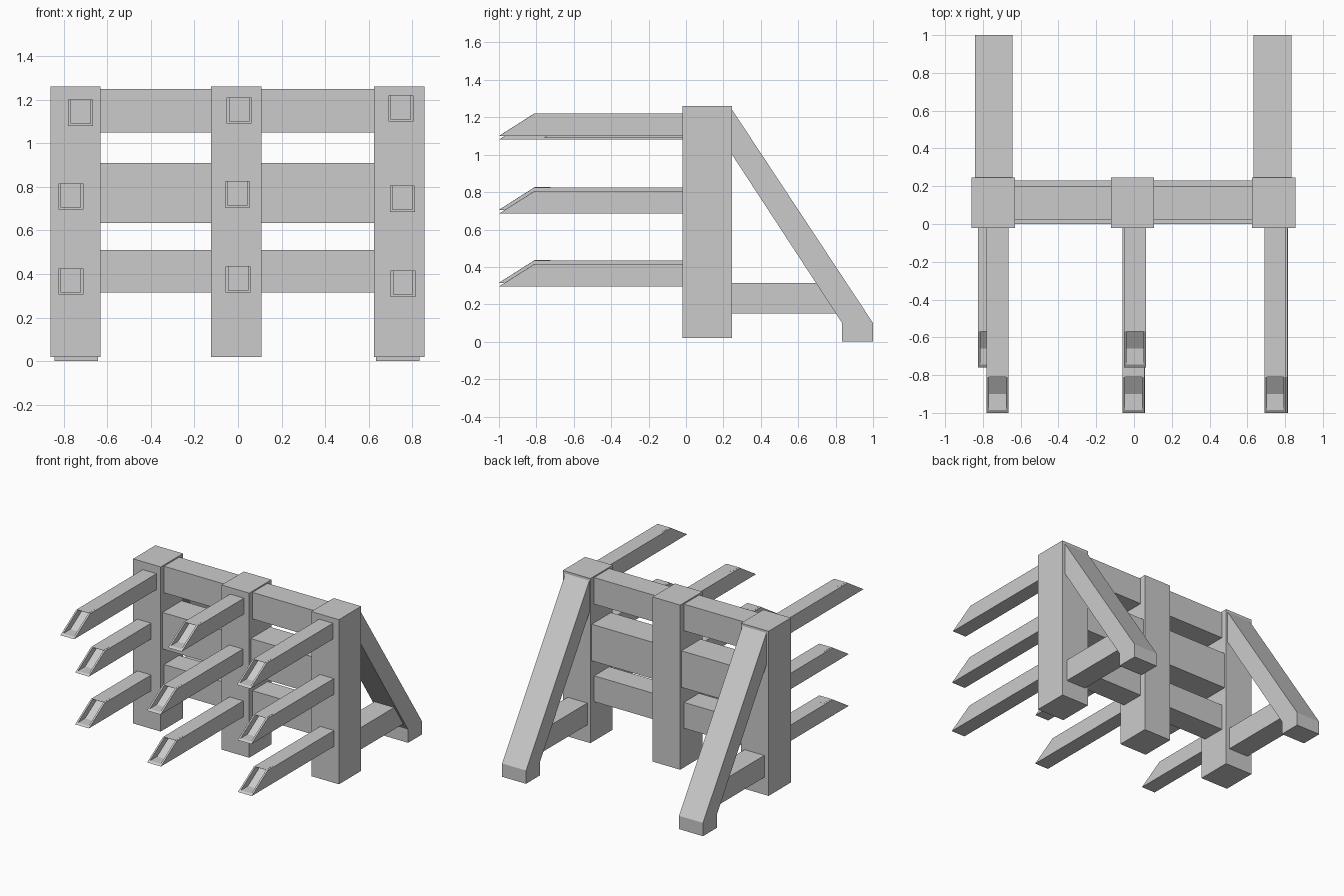
import bpy, bmesh

if "Cube" in bpy.data.objects:
    bpy.data.objects.remove(bpy.data.objects["Cube"])


def mesh_object(name, bm):
    bmesh.ops.recalc_face_normals(bm, faces=bm.faces)
    me = bpy.data.meshes.new(name)
    bm.to_mesh(me)
    bm.free()
    ob = bpy.data.objects.new(name, me)
    bpy.context.collection.objects.link(ob)
    return ob


def extruded(name, profile, x0, x1):
    """Extrude a (y, z) side profile from x0 to x1."""
    bm = bmesh.new()
    face = bm.faces.new([bm.verts.new((x0, y, z)) for y, z in profile])
    ext = bmesh.ops.extrude_face_region(bm, geom=[face])
    moved = [v for v in ext["geom"] if isinstance(v, bmesh.types.BMVert)]
    bmesh.ops.translate(bm, verts=moved, vec=(x1 - x0, 0, 0))
    return mesh_object(name, bm)


def box(name, x0, x1, y0, y1, z0, z1):
    return extruded(name, [(y0, z0), (y1, z0), (y1, z1), (y0, z1)], x0, x1)


def spike(name, x, z, tip):
    """Square beam with a slanted, hollowed-out tip."""
    w, h, slant, depth, m = 0.115, 0.12, 0.19, 0.085, 0.013
    bm = bmesh.new()

    def ring(x0, x1, low, high):
        pts = [(x0, *low), (x1, *low), (x1, *high), (x0, *high)]
        return [bm.verts.new(p) for p in pts]

    def bridge(a, b):
        for i in range(4):
            j = (i + 1) % 4
            bm.faces.new((a[i], a[j], b[j], b[i]))

    top = z + h + 0.001
    back = ring(x, x + w, (0, z), (0, z + h))
    rim = ring(x, x + w, (tip, z), (tip + slant, z + h))
    lip = ring(x + m, x + w - m, (tip + 0.015, z + 0.01), (tip + slant, top))
    pit = ring(x + m, x + w - m, (tip + 0.015 + depth, z + 0.01),
               (tip + slant + depth, top))
    for a, b in ((back, rim), (rim, lip), (lip, pit)):
        bridge(a, b)
    bm.faces.new(back)
    bm.faces.new(pit)
    return mesh_object(name, bm)


# Upright posts
for side, x in (("left", -0.86), ("middle", -0.123), ("right", 0.625)):
    box(f"{side}_post", x, x + 0.23, -0.02, 0.245, 0.02, 1.26)

# Horizontal rails running through the posts
box("top_rail", -0.74, 0.74, 0.02, 0.20, 1.05, 1.25)
box("middle_rail", -0.74, 0.74, 0.0, 0.23, 0.635, 0.91)
box("bottom_rail", -0.74, 0.74, 0.02, 0.20, 0.315, 0.51)

# Rear diagonal braces and ground struts
brace = [(0.24, 1.25), (0.24, 1.01), (0.835, 0.1), (0.835, 0.0),
         (1.0, 0.0), (1.0, 0.1)]
for side, x in (("left", -0.842), ("right", 0.633)):
    extruded(f"{side}_brace", brace, x, x + 0.2)
    extruded(f"{side}_strut",
             [(0.2, 0.15), (0.84, 0.15), (0.75, 0.315), (0.2, 0.315)],
             x + 0.018, x + 0.182)

# Spikes: left x, bottom z, tip y
spikes = {
    "left": [(-0.78, 1.08, -1.0), (-0.825, 0.695, -0.76), (-0.825, 0.305, -0.76)],
    "middle": [(-0.052, 1.09, -0.76), (-0.06, 0.705, -1.0), (-0.057, 0.315, -1.0)],
    "right": [(0.69, 1.10, -1.0), (0.697, 0.685, -1.0), (0.70, 0.295, -1.0)],
}
for side, column in spikes.items():
    for level, (x, z, tip) in zip(("top", "middle", "bottom"), column):
        spike(f"{side}_{level}_spike", x, z, tip)
